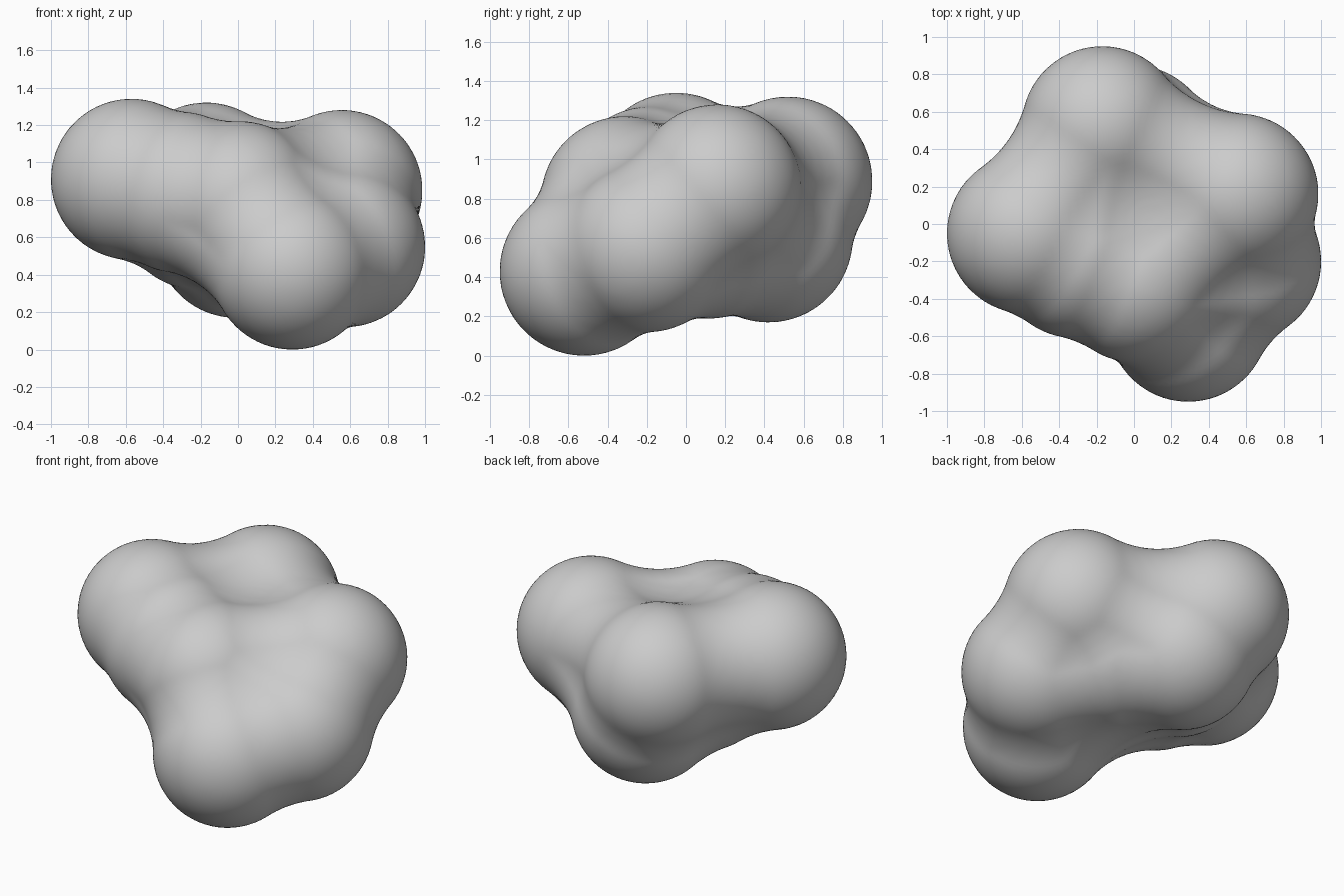
import bpy, bmesh, math
from mathutils import Vector
from mathutils.kdtree import KDTree

if "Cube" in bpy.data.objects:
    bpy.data.objects.remove(bpy.data.objects["Cube"])

R_BALL = 0.43     # radius of every lobe
R_FILL = 0.62     # radius of the fillet rolling between lobes
R_OUT = R_BALL + R_FILL

# Lobe centres
lobes = [Vector(c) for c in (
    (-0.17, 0.52, 0.89),    # back
    (-0.57, -0.05, 0.91),   # left
    (-0.31, -0.18, 0.84),   # left bridge
    (0.01, -0.31, 0.79),    # front upper
    (0.29, -0.52, 0.43),    # front lower
    (0.57, -0.20, 0.55),    # right lower
    (0.555, 0.16, 0.85),    # right upper
    (0.28, 0.12, 0.62),     # core
    (-0.01, 0.42, 0.60),    # back lower
    (-0.21, 0.14, 0.75),    # left inner
)]


def sphere_dirs(subdiv):
    bm = bmesh.new()
    bmesh.ops.create_icosphere(bm, subdivisions=subdiv, radius=1)
    dirs = [v.co.normalized() for v in bm.verts]
    bm.free()
    return dirs


def exposed(p, skip):
    return all(i in skip or (p - c).length > R_OUT for i, c in enumerate(lobes))


# Sample the outer (inflated) boundary: ball surfaces and their seam circles
dirs = sphere_dirs(6)
shell = []
for i, c in enumerate(lobes):
    shell += [p for p in (c + d * R_OUT for d in dirs) if exposed(p, (i,))]
for i, a in enumerate(lobes):
    for j in range(i):
        axis = lobes[j] - a
        mid = a + axis / 2
        rad = math.sqrt(R_OUT ** 2 - (axis.length / 2) ** 2)
        u = axis.orthogonal().normalized()
        w = axis.normalized().cross(u)
        for k in range(600):
            t = math.tau * k / 600
            p = mid + rad * (u * math.cos(t) + w * math.sin(t))
            if exposed(p, (i, j)):
                shell.append(p)
tree = KDTree(len(shell))
for i, p in enumerate(shell):
    tree.insert(p, i)
tree.balance()

# Shrink a ball onto the inward offset of that boundary
origin = Vector((0.08, 0.0, 0.66))
bm = bmesh.new()
bmesh.ops.create_icosphere(bm, subdivisions=6, radius=1)
for v in bm.verts:
    d = v.co.normalized()
    t = 0
    for c in lobes:                       # exit point from the inflated balls
        m = c - origin
        b = m.dot(d)
        disc = b * b - m.length_squared + R_OUT ** 2
        if disc > 0:
            t = max(t, b + math.sqrt(disc))
    for _ in range(30):
        gap = R_FILL - tree.find(origin + d * t)[2]
        if gap < 0.0005:
            break
        t -= gap
    v.co = origin + d * t

# Rest on the ground and centre
for axis in range(3):
    lo = min(v.co[axis] for v in bm.verts)
    hi = max(v.co[axis] for v in bm.verts)
    shift = lo if axis == 2 else (lo + hi) / 2
    for v in bm.verts:
        v.co[axis] -= shift
for f in bm.faces:
    f.smooth = True

mesh = bpy.data.meshes.new("lobed_body")
bm.to_mesh(mesh)
bm.free()
body = bpy.data.objects.new("lobed_body", mesh)
bpy.context.collection.objects.link(body)
